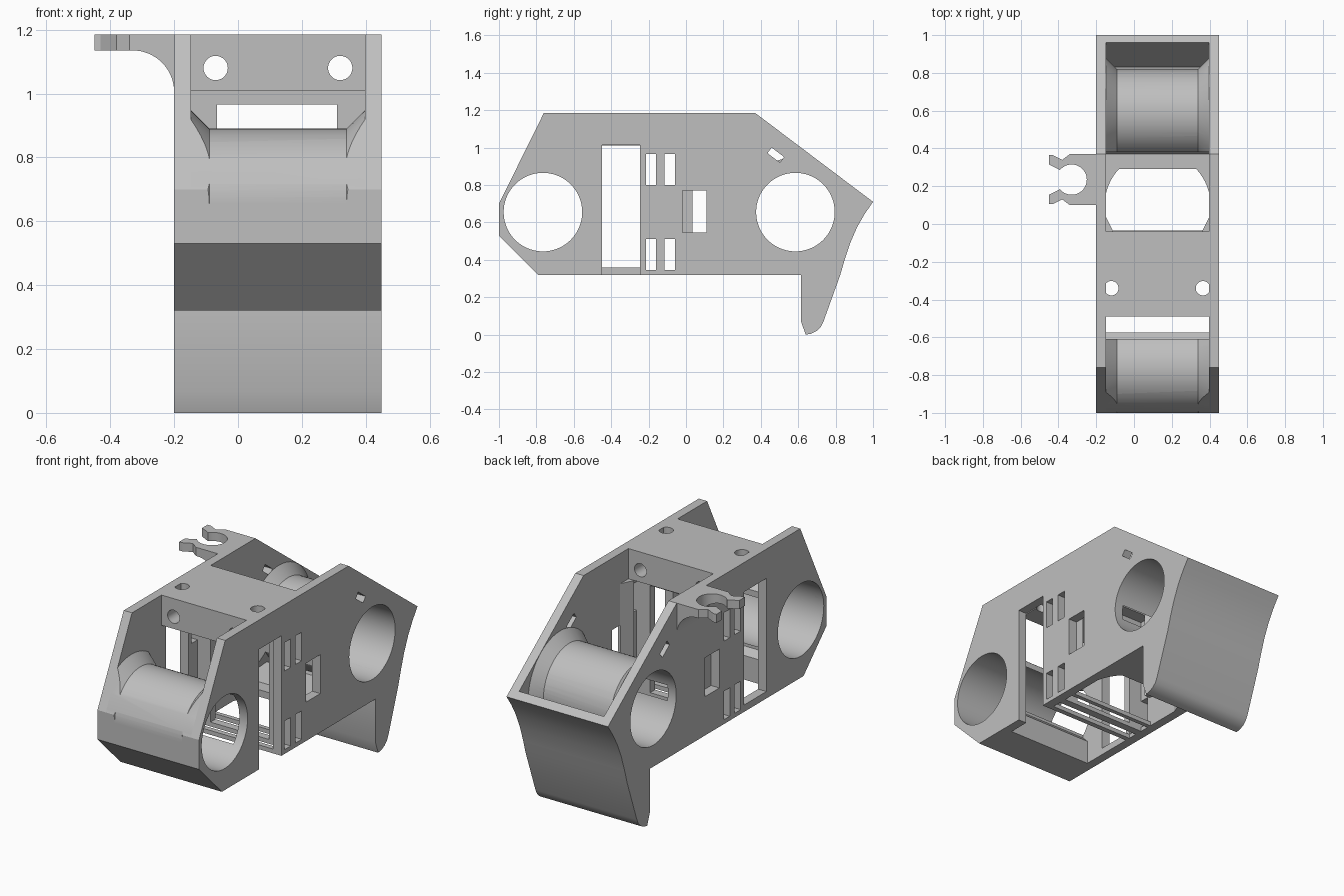
import bpy, bmesh, math
from mathutils import Matrix, Vector

if "Cube" in bpy.data.objects:
    bpy.data.objects.remove(bpy.data.objects["Cube"], do_unlink=True)

grey = bpy.data.materials.new("plain grey")
grey.use_nodes = True
grey.diffuse_color = (0.52, 0.52, 0.52, 1)
grey.node_tree.nodes["Principled BSDF"].inputs["Base Color"].default_value = (0.52, 0.52, 0.52, 1)

XL, XR = -0.2, 0.45            # outer faces of the body
IL, IR = -0.147, 0.397         # inner faces of the side walls
BORE_Z, BORE_R, TUBE_R = 0.655, 0.21, 0.235
FRONT_Y, REAR_Y = -0.765, 0.585


def finish(name, bm):
    bmesh.ops.recalc_face_normals(bm, faces=bm.faces)
    mesh = bpy.data.meshes.new(name)
    bm.to_mesh(mesh)
    bm.free()
    mesh.materials.append(grey)
    obj = bpy.data.objects.new(name, mesh)
    bpy.context.collection.objects.link(obj)
    return obj


def prism(name, pts, lo, hi, axis="x"):
    """Extrude a 2D outline along one axis."""
    place = {"x": lambda a, b: (lo, a, b), "y": lambda a, b: (a, lo, b), "z": lambda a, b: (a, b, lo)}[axis]
    step = Vector([(hi - lo) * (axis == c) for c in "xyz"])
    bm = bmesh.new()
    face = bm.faces.new([bm.verts.new(place(a, b)) for a, b in pts])
    out = bmesh.ops.extrude_face_region(bm, geom=[face])
    bmesh.ops.translate(bm, vec=step, verts=[v for v in out["geom"] if isinstance(v, bmesh.types.BMVert)])
    return finish(name, bm)


def box(name, x0, x1, y0, y1, z0, z1):
    return prism(name, [(y0, z0), (y1, z0), (y1, z1), (y0, z1)], x0, x1)


def rod(name, centre, r0, length, axis="x", r1=None):
    """Cylinder or cone along one axis."""
    turn = {"x": Matrix.Rotation(math.pi / 2, 4, "Y"), "y": Matrix.Rotation(-math.pi / 2, 4, "X"),
            "z": Matrix.Identity(4)}[axis]
    bm = bmesh.new()
    bmesh.ops.create_cone(bm, cap_ends=True, segments=72, radius1=r0, radius2=r0 if r1 is None else r1,
                          depth=length, matrix=Matrix.Translation(centre) @ turn)
    return finish(name, bm)


def combine(obj, tool, how="DIFFERENCE"):
    mod = obj.modifiers.new("cut", "BOOLEAN")
    mod.operation, mod.object, mod.solver = how, tool, "EXACT"
    bpy.context.view_layer.update()
    bpy.context.view_layer.objects.active = obj
    bpy.ops.object.modifier_apply(modifier=mod.name)
    bpy.data.objects.remove(tool, do_unlink=True)


def bore(y):
    return rod("bore", (0.125, y, BORE_Z), BORE_R, 2)


# Side outline, with the curved tail and hooked foot
tail = [(0.615, 0.32), (0.615, 0.07), (0.64, 0), (0.67, 0.005), (0.70, 0.02), (0.72, 0.04), (0.735, 0.07),
        (0.825, 0.32), (0.848, 0.4), (0.878, 0.49), (0.915, 0.575), (0.955, 0.645), (1, 0.71)]
outline = [(-1, 0.53), (-0.79, 0.32)] + tail + [(0.37, 1.185), (-0.76, 1.185), (-1, 0.70)]


# Side walls with their openings
def wall(name, x0, x1, slot_bottom):
    obj = prism(name, outline, x0, x1)
    for y in (FRONT_Y, REAR_Y):
        combine(obj, bore(y))
    holes = [(-0.45, -0.245, slot_bottom, 1.015), (-0.02, 0.11, 0.545, 0.77)]
    for y in (-0.215, -0.115):
        holes += [(y, y + 0.055, 0.8, 0.965), (y, y + 0.055, 0.345, 0.51)]
    for hole in holes:
        combine(obj, box("cutter", x0 - 1, x1 + 1, *hole))
    u, v = Vector((0.033, -0.025)), Vector((0.011, 0.015))
    c = Vector((0.48, 0.96))
    combine(obj, prism("cutter", [c - u - v, c + u - v, c + u + v, c - u + v], x0 - 1, x1 + 1))
    return obj


wall("right_wall", XL, IL, 0.36)
wall("left_wall", IR, XR, 0.2)


# Tube shells with conical flares at both ends, open towards the middle
def shell(name, y, cut0, cut1):
    mid, flare = (IL + IR) / 2, 0.057
    obj = rod(name, (mid, y, BORE_Z), TUBE_R, IR - IL)
    for x, r0, r1 in ((IL + flare / 2, TUBE_R + flare, TUBE_R), (IR - flare / 2, TUBE_R, TUBE_R + flare)):
        combine(obj, rod("flare", (x, y, BORE_Z), r0, flare, "x", r1), "UNION")
    combine(obj, prism("limits", outline, -1, 1), "INTERSECT")
    combine(obj, bore(y))
    combine(obj, box("cutter", -1, 1, cut0, cut1, 0, 2))


shell("front_tube", FRONT_Y, -0.61, 0)
shell("rear_tube", REAR_Y, 0, 0.38)

# Solid nose under the front tube
nose = prism("front_nose", [(-1, BORE_Z), (-1, 0.53), (-0.79, 0.32), (-0.575, 0.32), (-0.575, 0.46),
                            (FRONT_Y, BORE_Z)], IL, IR)
combine(nose, bore(FRONT_Y))

# Tail wall, foot and rear floor in one section
rear = prism("tail_and_foot", [(0.29, 0.32)] + tail + [(0.96, 0.74), (0.91, 0.65), (0.87, 0.58), (0.83, 0.5),
                               (0.7, 0.46), (0.42, 0.46), (0.37, 0.36), (0.29, 0.36)], IL, IR)
combine(rear, bore(REAR_Y))

# Rounded floor corners ahead of the rear tube
corners = box("floor_corners", IL, IR, 0.1, 0.29, 0.32, 0.36)
combine(corners, rod("cutter", (0.125, 0.1, 0.34), 0.28, 1, "z"))

# Top block with screw holes
block = box("top_block", IL, IR, -0.49, -0.04, 1.01, 1.185)
for x in (-0.07, 0.32):
    combine(block, rod("cutter", (x, -0.26, 1.08), 0.038, 1, "y"))
for x in (-0.12, 0.365):
    combine(block, rod("cutter", (x, -0.34, 1.1), 0.038, 1, "z"))

# Inner frame and lower crossbars
frame = box("inner_frame", IL, IR, -0.16, -0.115, 0.32, 1.01)
combine(frame, box("cutter", -0.065, 0.31, -1, 1, 0.345, 0.965))
for i, (y0, y1) in enumerate(((-0.245, -0.215), (-0.06, -0.035))):
    box("crossbar_%d" % (i + 1), IL, IR, y0, y1, 0.32, 0.345)

# Triangular corner gussets beside the windows
for name, x, d in (("right_gusset", IL, 0.037), ("left_gusset", IR, -0.037)):
    prism(name, [(x, 0.035), (x, -0.04), (x + d, -0.04)], 0.5, 1.01, "z")

# Side clip: jaw outline crossed with a curved bracket section
jaw = [(-0.40, 0.18), (-0.45, 0.155), (-0.45, 0.105), (-0.43, 0.105), (-0.38, 0.13), (-0.34, 0.1)]
clip = prism("cable_clip", [(XL, 0.1)] + jaw[::-1] + [(-0.33, 0.235)]
             + [(x, 0.47 - y) for x, y in jaw] + [(XL, 0.37)], 0.9, 1.3, "z")
arc = [(-0.33 + 0.13 * math.sin(a), 1.005 + 0.13 * math.cos(a)) for a in [i * math.pi / 32 for i in range(17)]]
combine(clip, prism("bracket", [(XL, 1.185), (-0.5, 1.185), (-0.5, 1.135)] + arc, 0, 1, "y"), "INTERSECT")
combine(clip, rod("cutter", (-0.33, 0.235, 1.1), 0.08, 1, "z"))

# Smooth round surfaces, keep edges crisp
bpy.ops.object.select_all(action="DESELECT")
for obj in bpy.context.collection.objects:
    if obj.type == "MESH" and obj.data.materials and obj.data.materials[0] == grey:
        obj.select_set(True)
        bpy.context.view_layer.objects.active = obj
bpy.ops.object.shade_smooth_by_angle(angle=math.radians(25))
